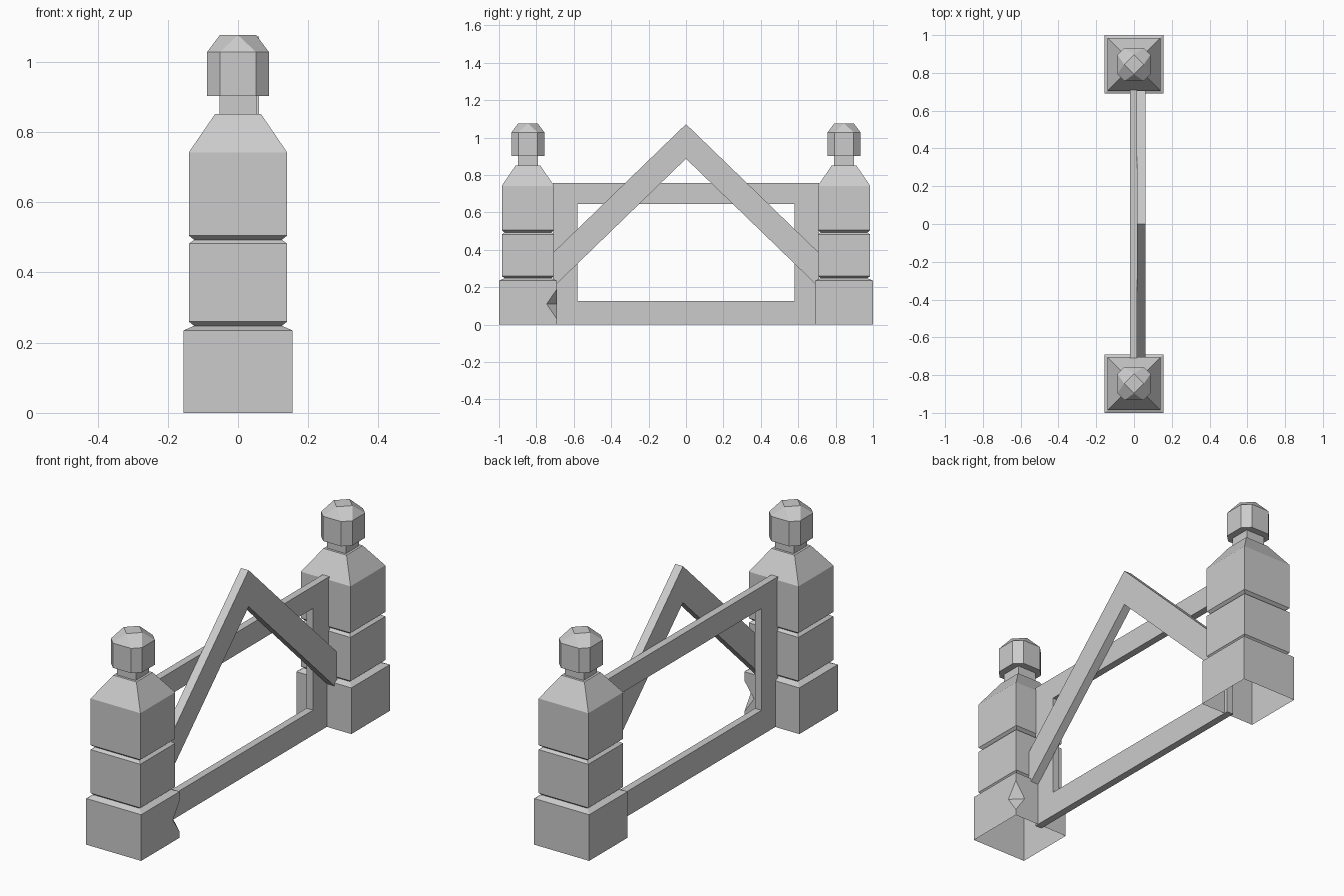
import bpy, bmesh

if "Cube" in bpy.data.objects:
    bpy.data.objects.remove(bpy.data.objects["Cube"])

POST_Y = 0.845


def finish(name, bm):
    bmesh.ops.recalc_face_normals(bm, faces=bm.faces)
    mesh = bpy.data.meshes.new(name)
    bm.to_mesh(mesh)
    bm.free()
    ob = bpy.data.objects.new(name, mesh)
    bpy.context.collection.objects.link(ob)
    return ob


def square_tower(name, profile, y):
    """Stack of square rings given as (half width, height)."""
    bm = bmesh.new()
    rings = [[bm.verts.new((sx * r, y + sy * r, z))
              for sx, sy in ((-1, -1), (1, -1), (1, 1), (-1, 1))]
             for r, z in profile]
    for a, b in zip(rings, rings[1:]):
        for i in range(4):
            j = (i + 1) % 4
            bm.faces.new((a[i], a[j], b[j], b[i]))
    bm.faces.new(rings[0])
    bm.faces.new(rings[-1])
    return finish(name, bm)


def hull(name, points):
    bm = bmesh.new()
    for p in points:
        bm.verts.new(p)
    bmesh.ops.convex_hull(bm, input=bm.verts)
    return finish(name, bm)


def slab(name, outer, inner, x0, x1, closed):
    """Band between two matching yz outlines, with thickness along x."""
    bm = bmesh.new()
    n = len(outer)
    lo, li, ho, hi = [[bm.verts.new((x, y, z)) for y, z in pts]
                      for x in (x0, x1) for pts in (outer, inner)]
    for i in range(n if closed else n - 1):
        j = (i + 1) % n
        for a, b in ((lo, li), (li, hi), (hi, ho), (ho, lo)):
            bm.faces.new((a[i], a[j], b[j], b[i]))
    if not closed:
        for i in (0, n - 1):
            bm.faces.new((lo[i], li[i], hi[i], ho[i]))
    return finish(name, bm)


# Post silhouette: wide base, two grooves, sloped shoulder, neck
profile = [(0.155, 0), (0.155, 0.235), (0.125, 0.248), (0.14, 0.26),
           (0.14, 0.482), (0.125, 0.493), (0.14, 0.505), (0.14, 0.742),
           (0.065, 0.852), (0.053, 0.852), (0.053, 0.91)]

for side, s in (("front", -1), ("back", 1)):
    y = s * POST_Y
    post = square_tower(side + "_post", profile, y)

    # Chip knocked out of the inner corner of the front post
    if s < 0:
        cx, cy, cz = 0.155, y + 0.155, 0.11
        chip = hull("chip_cutter", [
            (cx - 0.055, cy, cz), (cx + 0.055, cy, cz),
            (cx, cy - 0.055, cz), (cx, cy + 0.055, cz),
            (cx, cy, cz - 0.08), (cx, cy, cz + 0.08)])
        mod = post.modifiers.new("chip", 'BOOLEAN')
        mod.operation = 'DIFFERENCE'
        mod.solver = 'EXACT'
        mod.object = chip
        bpy.context.view_layer.objects.active = post
        bpy.ops.object.modifier_apply(modifier=mod.name)
        bpy.data.objects.remove(chip)

    # Posts are hollow underneath
    bm = bmesh.new()
    bm.from_mesh(post.data)
    bottom = [f for f in bm.faces if all(v.co.z < 0.001 for v in f.verts)]
    bmesh.ops.delete(bm, geom=bottom, context='FACES')
    bm.to_mesh(post.data)
    bm.free()

    # Faceted knob: chamfered square prism closing to a diamond top
    w, c, t = 0.088, 0.051, 0.052
    pts = [(sx * a, y + sy * b, z) for z in (0.902, 1.028)
           for a, b in ((w, c), (c, w)) for sx in (-1, 1) for sy in (-1, 1)]
    pts += [(t, y, 1.076), (-t, y, 1.076), (0, y + t, 1.076), (0, y - t, 1.076)]
    hull(side + "_knob", pts)

# Rectangular frame between the posts
slab("rail_frame",
     [(-0.71, 0), (0.71, 0), (0.71, 0.757), (-0.71, 0.757)],
     [(-0.58, 0.127), (0.58, 0.127), (0.58, 0.645), (-0.58, 0.645)],
     -0.02, 0.017, True)

# Gable of two sloping beams fixed to the frame
slab("gable_beam",
     [(-0.71, 0.385), (0, 1.072), (0.71, 0.385)],
     [(-0.71, 0.2), (0, 0.887), (0.71, 0.2)],
     0.017, 0.06, False)
